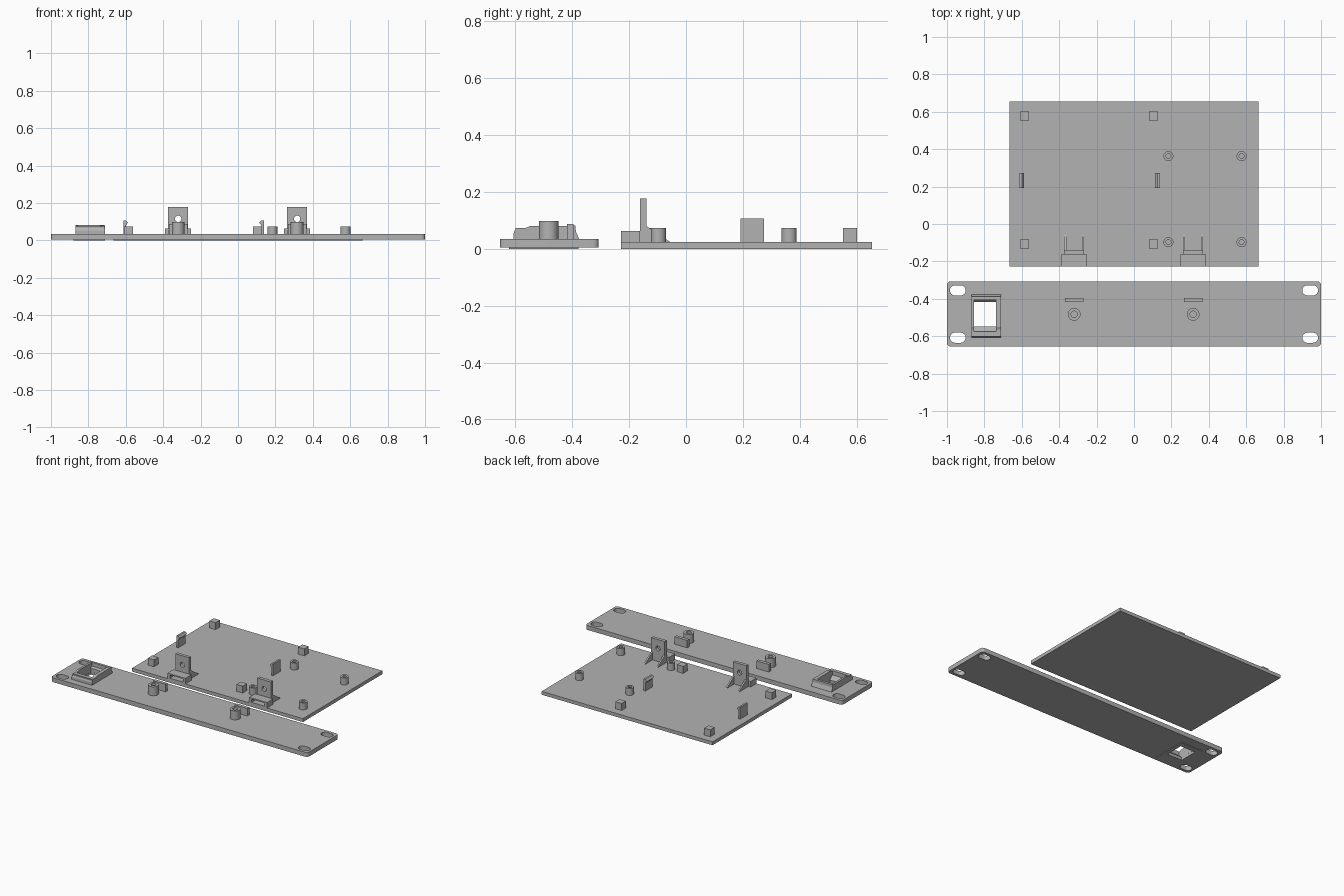
import bpy, bmesh, math

if "Cube" in bpy.data.objects:
    bpy.data.objects.remove(bpy.data.objects["Cube"])

grey = bpy.data.materials.new("plain grey")
grey.diffuse_color = (0.45, 0.45, 0.45, 1)
grey.use_nodes = True
grey.node_tree.nodes["Principled BSDF"].inputs["Base Color"].default_value = grey.diffuse_color


def finish(name, bm):
    bmesh.ops.recalc_face_normals(bm, faces=bm.faces[:])
    me = bpy.data.meshes.new(name)
    bm.to_mesh(me)
    bm.free()
    me.materials.append(grey)
    ob = bpy.data.objects.new(name, me)
    bpy.context.collection.objects.link(ob)
    return ob


def prism(name, pts, axis, a, b):
    """Extrude a 2D outline along an axis from a to b."""
    place = {'x': lambda p, w: (w, p[0], p[1]),
             'y': lambda p, w: (p[0], w, p[1]),
             'z': lambda p, w: (p[0], p[1], w)}[axis]
    bm = bmesh.new()
    lo = [bm.verts.new(place(p, a)) for p in pts]
    hi = [bm.verts.new(place(p, b)) for p in pts]
    bm.faces.new(lo)
    bm.faces.new(hi)
    n = len(pts)
    for i in range(n):
        j = (i + 1) % n
        bm.faces.new((lo[i], lo[j], hi[j], hi[i]))
    return finish(name, bm)


def box(name, x0, x1, y0, y1, z0, z1):
    return prism(name, [(x0, y0), (x1, y0), (x1, y1), (x0, y1)], 'z', z0, z1)


def rounded(cx, cy, hx, hy, r, n=8):
    """Rounded rectangle outline; a slot when r equals hy."""
    pts = []
    for k, (sx, sy) in enumerate([(1, 1), (-1, 1), (-1, -1), (1, -1)]):
        for i in range(n + 1):
            t = math.pi / 2 * (k + i / n)
            pts.append((cx + sx * (hx - r) + r * math.cos(t),
                        cy + sy * (hy - r) + r * math.sin(t)))
    return pts


def circle(cx, cy, r, n=32):
    return [(cx + r * math.cos(2 * math.pi * i / n),
             cy + r * math.sin(2 * math.pi * i / n)) for i in range(n)]


def smooth(ob):
    bpy.ops.object.select_all(action='DESELECT')
    ob.select_set(True)
    bpy.context.view_layer.objects.active = ob
    bpy.ops.object.shade_smooth_by_angle(angle=math.radians(30))


def cut(ob, cutter):
    m = ob.modifiers.new("cut", 'BOOLEAN')
    m.operation = 'DIFFERENCE'
    m.solver = 'EXACT'
    m.object = cutter
    bpy.context.view_layer.objects.active = ob
    bpy.ops.object.modifier_apply(modifier=m.name)
    bpy.data.objects.remove(cutter)


def standoff(name, x, y, r, ri, z0, z1, n=32):
    """Hollow round boss."""
    bm = bmesh.new()
    rings = [[bm.verts.new((px, py, z)) for px, py in circle(x, y, rad, n)]
             for rad, z in [(r, z0), (r, z1), (ri, z1), (ri, z0)]]
    for k in range(4):
        a, b = rings[k], rings[(k + 1) % 4]
        for i in range(n):
            j = (i + 1) % n
            bm.faces.new((a[i], a[j], b[j], b[i]))
    smooth(finish(name, bm))


P0, P1, T = 0.004, 0.035, 0.024   # panel bottom and top, tray top

# Tray
box("tray", -0.665, 0.665, -0.228, 0.655, 0, T)

# Square corner posts
for x in (-0.586, 0.105):
    for y in (-0.108, 0.577):
        box("square_post", x - 0.024, x + 0.024, y - 0.024, y + 0.024, T, 0.073)

# Side clips with inward hooks
for x, s in ((-0.613, 1), (0.138, -1)):
    prism("side_clip", [(x, T), (x + s * 0.013, T), (x + s * 0.013, 0.08),
                        (x + s * 0.025, 0.094), (x + s * 0.013, 0.107), (x, 0.107)],
          'y', 0.192, 0.274)

# Round standoffs on the tray
for x in (0.184, 0.575):
    for y in (-0.097, 0.363):
        standoff("tray_standoff", x, y, 0.0265, 0.013, T, 0.073)

# Front brackets: socket, drilled upright plate and two ribs
for x in (-0.32, 0.316):
    socket = box("bracket_socket", x - 0.07, x + 0.07, -0.228, -0.162, T, 0.063)
    cut(socket, box("cutter", x - 0.051, x + 0.051, -0.24, -0.175, 0.032, 0.054))
    plate = box("bracket_plate", x - 0.053, x + 0.053, -0.162, -0.139, T, 0.178)
    cut(plate, prism("cutter", circle(x, 0.115, 0.017), 'y', -0.2, -0.1))
    smooth(plate)
    for s in (-1, 1):
        prism("bracket_rib", [(-0.139, T), (-0.055, T), (-0.139, 0.08)], 'x',
              x + s * 0.053, x + s * 0.042)

# Front panel with four mounting slots
panel = prism("front_panel", rounded(0, -0.481, 1, 0.174, 0.02), 'z', P0, P1)
for x in (-0.942, 0.942):
    for y in (-0.355, -0.608):
        cut(panel, prism("cutter", rounded(x, y, 0.042, 0.027, 0.0269), 'z', -0.1, 0.1))
JX0, JX1 = -0.855, -0.737
cut(panel, box("cutter", -0.86, -0.73, -0.6, -0.40, -0.1, 0.1))
smooth(panel)

# Socket collar: raised housing and thin flange under the panel
collar = prism("jack_collar", [(-0.607, 0.02), (-0.607, 0.054), (-0.602, 0.066), (-0.592, 0.072),
                               (-0.565, 0.073), (-0.55, 0.08), (-0.39, 0.08), (-0.387, 0.06),
                               (-0.376, 0.035), (-0.376, 0.02)], 'x', -0.87, -0.712)
flange = box("jack_flange", -0.88, -0.71, -0.622, -0.378, 0, 0.0195)
opening = [(-0.547, -0.02), (-0.547, 0.02), (-0.574, 0.045), (-0.574, 0.1),
           (-0.405, 0.1), (-0.405, 0.055), (-0.416, 0.045), (-0.416, -0.02)]
for ob in (collar, flange):
    cut(ob, prism("cutter", opening, 'x', JX0, JX1))

# Raised lips beside the opening
for y0, y1 in ((-0.612, -0.574), (-0.405, -0.388)):
    box("jack_lip", -0.868, -0.714, max(y0, -0.6), y1, 0.06, 0.082 if y0 > -0.5 else 0.074)

# Panel bosses and locating tabs
for x in (-0.32, 0.316):
    standoff("panel_boss", x, -0.483, 0.034, 0.017, P1, 0.098)
    box("panel_tab", x - 0.049, x + 0.049, -0.418, -0.395, P1, 0.088)
